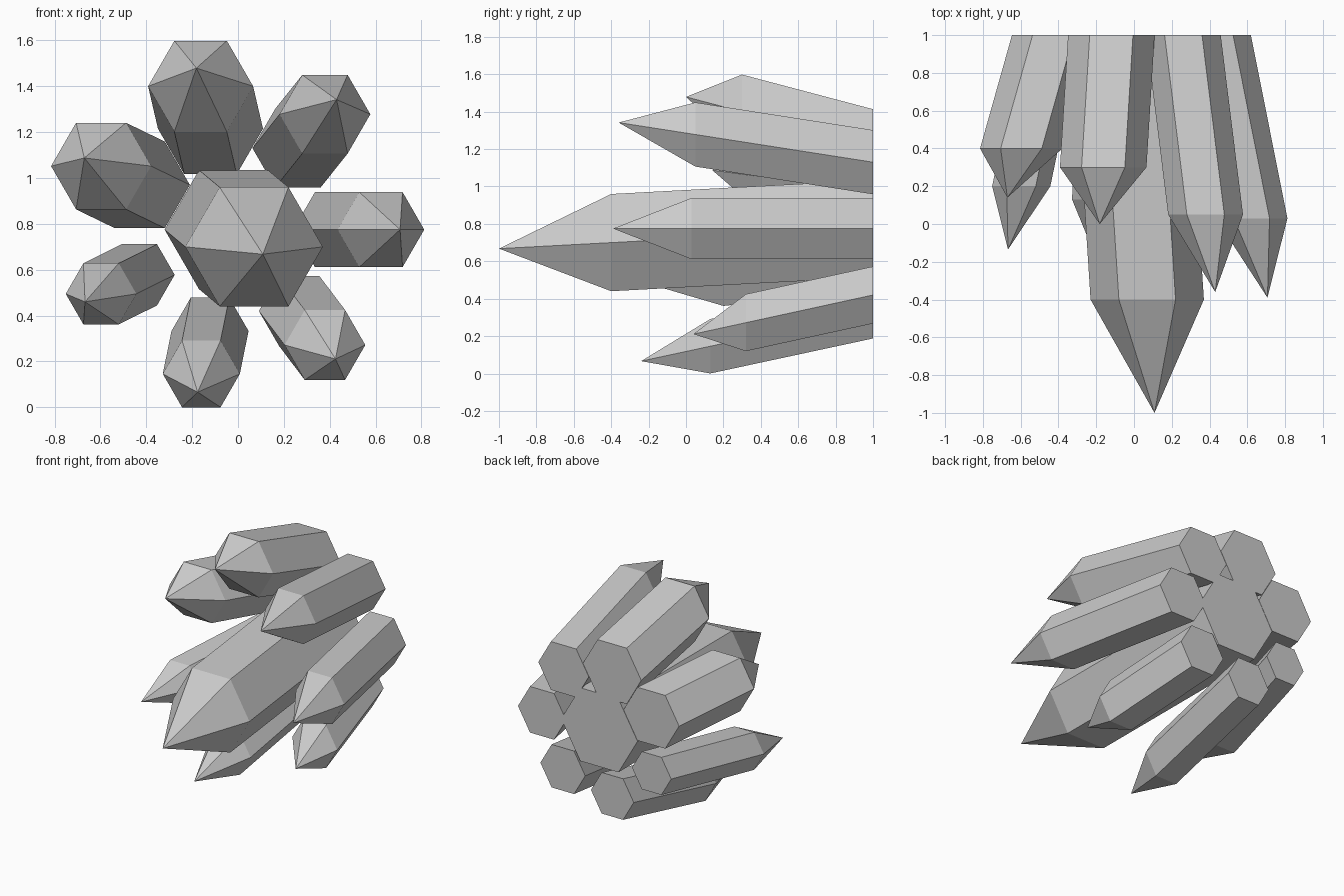
import bpy, bmesh, math
from mathutils import Vector

if "Cube" in bpy.data.objects:
    bpy.data.objects.remove(bpy.data.objects["Cube"])

BACK = 1.0  # all crystals are cut flat at the back plane

def crystal(name, ring, base, radius, ring_y, tip_y):
    """Leaning six-sided prism with a pointed tip lying on its own axis."""
    c_ring = Vector((ring[0], ring_y, ring[1]))
    c_base = Vector((base[0], BACK, base[1]))
    tip_pos = c_base.lerp(c_ring, (BACK - tip_y) / (BACK - ring_y))
    bm = bmesh.new()

    def hexagon(c):
        return [bm.verts.new(c + Vector((math.cos(a), 0, math.sin(a))) * radius)
                for a in (math.radians(60 * i) for i in range(6))]

    front, back, tip = hexagon(c_ring), hexagon(c_base), bm.verts.new(tip_pos)
    for i in range(6):
        j = (i + 1) % 6
        bm.faces.new((front[i], front[j], back[j], back[i]))
        bm.faces.new((front[j], front[i], tip))
    bm.faces.new(back)
    bmesh.ops.recalc_face_normals(bm, faces=bm.faces)
    mesh = bpy.data.meshes.new(name)
    bm.to_mesh(mesh)
    bm.free()
    bpy.context.collection.objects.link(bpy.data.objects.new(name, mesh))

# name, shoulder centre (x, z), base centre (x, z), radius, shoulder y, tip y
crystals = [
    ("centre_crystal",      (0.07, 0.70),    (-0.02, 0.775),  0.300, -0.40, -1.00),
    ("top_crystal",         (-0.163, 1.40),  (-0.12, 1.215),  0.229, 0.30, 0.00),
    ("upper_right_crystal", (0.379, 1.278),  (0.261, 1.13),   0.198, 0.05, -0.36),
    ("right_crystal",       (0.623, 0.775),  (0.43, 0.775),   0.189, 0.03, -0.39),
    ("lower_right_crystal", (0.379, 0.272),  (0.267, 0.42),   0.176, 0.32, 0.04),
    ("bottom_crystal",      (-0.16, 0.146),  (-0.122, 0.333), 0.168, 0.13, -0.24),
    ("lower_left_crystal",  (-0.597, 0.495), (-0.43, 0.578),  0.154, 0.20, -0.135),
    ("upper_left_crystal",  (-0.597, 1.052), (-0.428, 0.97),  0.218, 0.40, 0.14),
]
for c in crystals:
    crystal(*c)
